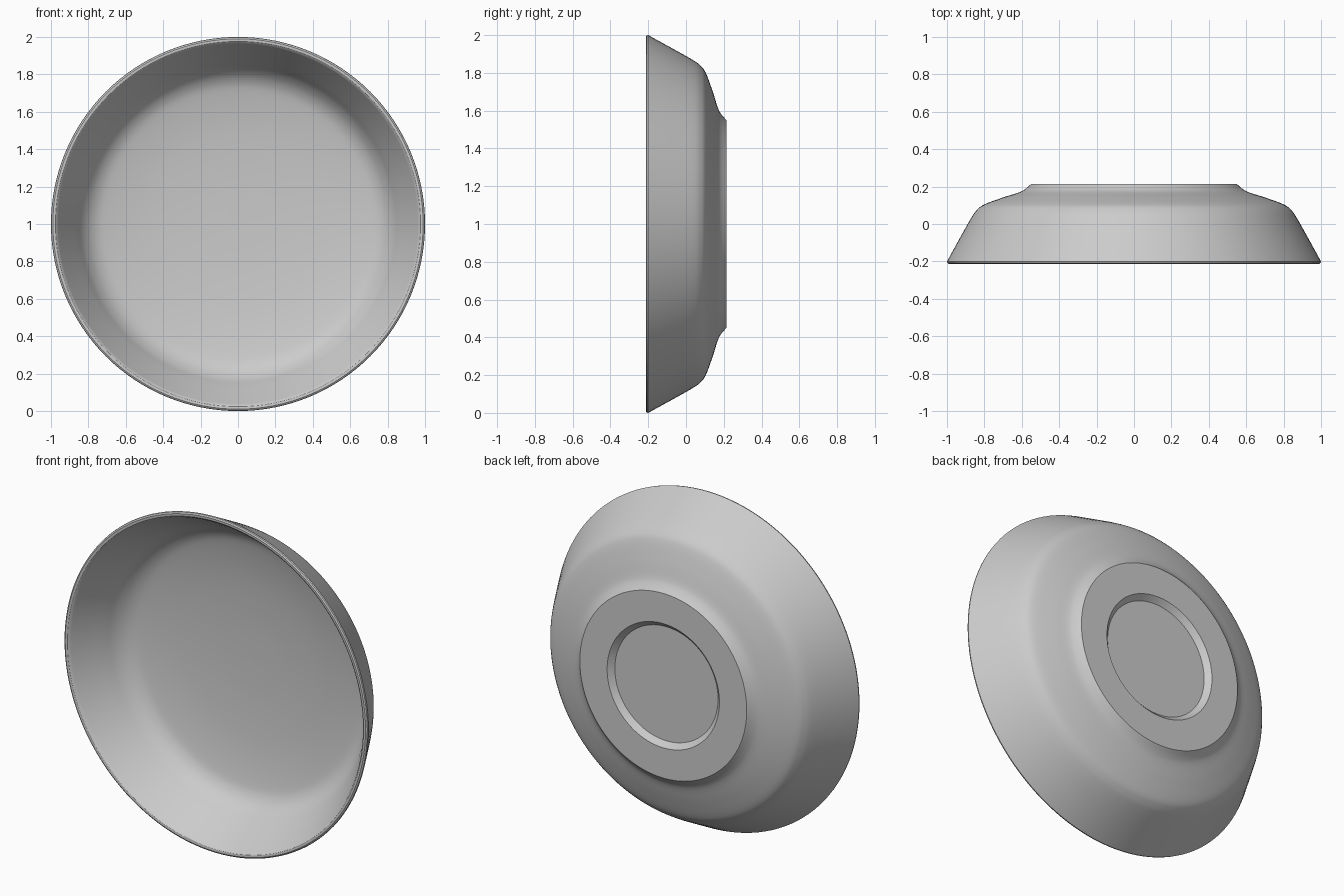
import bpy, bmesh, math
from mathutils import Vector

if "Cube" in bpy.data.objects:
    bpy.data.objects.remove(bpy.data.objects["Cube"])

SEG = 128


def smooth_path(pts, n=5):
    """Catmull-Rom curve through (radius, depth) points."""
    p = [Vector(q) for q in pts]
    p = [2 * p[0] - p[1]] + p + [2 * p[-1] - p[-2]]
    out = []
    for i in range(1, len(p) - 2):
        a, b, c, d = p[i - 1:i + 3]
        for k in range(n):
            t = k / n
            out.append(0.5 * (2 * b + (c - a) * t + (2 * a - 5 * b + 4 * c - d) * t * t
                              + (3 * b - a - 3 * c + d) * t ** 3))
    return out + [p[-2]]


# Inside of the bowl, from the centre out to the lip
inside = smooth_path([(0, 0.165), (0.25, 0.16), (0.5, 0.142), (0.69, 0.112),
                      (0.77, 0.085), (0.825, 0.035), (0.87, -0.04), (0.962, -0.195)])
# Rounded lip
lip = [Vector(q) for q in [(0.968, -0.205), (0.977, -0.212), (0.99, -0.213), (0.998, -0.208)]]
# Outside wall, from the lip down to the foot
outside = smooth_path([(1.0, -0.2), (0.93, -0.073), (0.872, 0.03), (0.84, 0.075), (0.80, 0.105),
                       (0.70, 0.142), (0.615, 0.169), (0.58, 0.188), (0.55, 0.214)])
# Flat foot with a shallow recess
foot = [Vector(q) for q in [(0.37, 0.214), (0.34, 0.184), (0, 0.184)]]
profile = inside + lip + outside + foot

# Revolve the profile around the y axis
bm = bmesh.new()
rings = []
for r, y in profile:
    if r < 1e-6:
        rings.append([bm.verts.new((0, y, 1))] * SEG)
    else:
        rings.append([bm.verts.new((r * math.cos(2 * math.pi * i / SEG), y,
                                    1 + r * math.sin(2 * math.pi * i / SEG))) for i in range(SEG)])
for a, b in zip(rings, rings[1:]):
    for i in range(SEG):
        j = (i + 1) % SEG
        bm.faces.new(list(dict.fromkeys((a[i], b[i], b[j], a[j]))))
bmesh.ops.recalc_face_normals(bm, faces=bm.faces[:])

mesh = bpy.data.meshes.new("bowl")
bm.to_mesh(mesh)
bm.free()
bowl = bpy.data.objects.new("bowl", mesh)
bpy.context.collection.objects.link(bowl)
bpy.context.view_layer.objects.active = bowl
bowl.select_set(True)
bpy.ops.object.shade_smooth_by_angle(angle=math.radians(30))
